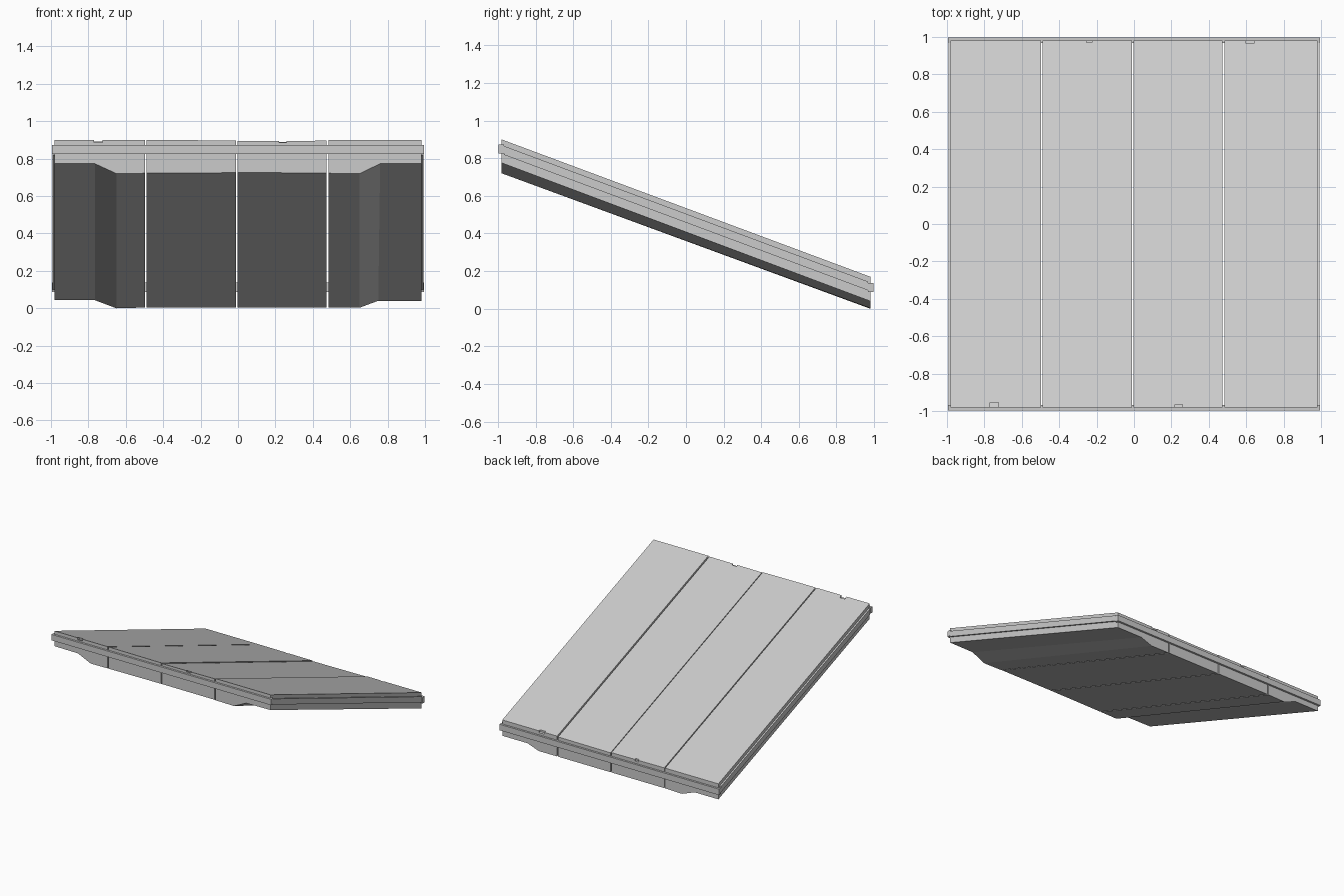
import bpy, bmesh

if "Cube" in bpy.data.objects:
    bpy.data.objects.remove(bpy.data.objects["Cube"])

Y = 0.98            # half length of the planks
DROP = 0.73         # fall of the slab from front (-y) to rear (+y)


def slope(y):
    return -DROP * (y + Y) / (2 * Y)


def make_object(name, rings):
    """Solid between two matching end profiles."""
    bm = bmesh.new()
    a, b = [[bm.verts.new(p) for p in ring] for ring in rings]
    n = len(a)
    bm.faces.new(a)
    bm.faces.new(b[::-1])
    for i in range(n):
        j = (i + 1) % n
        bm.faces.new((a[j], a[i], b[i], b[j]))
    bmesh.ops.recalc_face_normals(bm, faces=bm.faces)
    mesh = bpy.data.meshes.new(name)
    bm.to_mesh(mesh)
    bm.free()
    obj = bpy.data.objects.new(name, mesh)
    bpy.context.collection.objects.link(obj)
    return obj


def plank(name, top, bottom_front, bottom_rear):
    """top: (x, z) pairs at the front; bottoms: (x, z) pairs at each end."""
    front = [(x, -Y, z) for x, z in top + bottom_front]
    rear = [(x, Y, z - DROP) for x, z in top] + [(x, Y, z) for x, z in bottom_rear]
    return make_object(name, (front, rear))


def box(name, x0, x1, y0, y1, z0, z1, follow=False):
    """Box, optionally sheared to follow the slope."""
    rings = []
    for y in (y0, y1):
        s = slope(y) if follow else 0
        rings.append([(x0, y, z0 + s), (x1, y, z0 + s), (x1, y, z1 + s), (x0, y, z1 + s)])
    return make_object(name, rings)


# Four planks, the outer two stepped up underneath at the edges
planks = [
    plank("plank_outer_left", [(-0.98, 0.90), (-0.497, 0.90)],
          [(-0.497, 0.722), (-0.65, 0.72), (-0.765, 0.773), (-0.98, 0.775)],
          [(-0.497, 0.004), (-0.65, 0.0), (-0.765, 0.043), (-0.98, 0.043)]),
    plank("plank_inner_left", [(-0.489, 0.90), (-0.010, 0.897)],
          [(-0.010, 0.725), (-0.489, 0.722)], [(-0.010, 0.004), (-0.489, 0.004)]),
    plank("plank_inner_right", [(-0.002, 0.893), (0.474, 0.896)],
          [(0.474, 0.724), (-0.002, 0.725)], [(0.474, 0.004), (-0.002, 0.004)]),
    plank("plank_outer_right", [(0.483, 0.90), (0.98, 0.90)],
          [(0.98, 0.775), (0.76, 0.773), (0.65, 0.72), (0.483, 0.722)],
          [(0.98, 0.040), (0.75, 0.040), (0.65, 0.003), (0.483, 0.004)]),
]

# Small chips knocked out of the top end edges
chips = [(0, -0.748, -1, 0.045, 0.025), (2, 0.24, -1, 0.04, 0.014),
         (1, -0.24, 1, 0.03, 0.010), (3, 0.62, 1, 0.05, 0.012)]
for index, x, side, width, depth in chips:
    inner, outer = side * (Y - depth), side * (Y + 0.01)
    cutter = box("chip_cutter", x - width / 2, x + width / 2,
                 min(inner, outer), max(inner, outer), 0.885, 0.93, True)
    cutter.hide_render = True
    mod = planks[index].modifiers.new("chip", 'BOOLEAN')
    mod.operation = 'DIFFERENCE'
    mod.solver = 'EXACT'
    mod.object = cutter
    bpy.context.view_layer.objects.active = planks[index]
    bpy.ops.object.modifier_apply(modifier=mod.name)
    bpy.data.objects.remove(cutter, do_unlink=True)

# Edge band: level strips on both ends, sloping strips along both sides
box("front_strip", -0.995, 0.995, -0.996, -0.967, 0.825, 0.873)
box("rear_strip", -0.995, 0.995, 0.967, 0.996, 0.088, 0.137)
for name, side in (("left_strip", -1), ("right_strip", 1)):
    x0, x1 = sorted((side * 0.97, side * 0.993))
    box(name, x0, x1, -0.967, 0.967, 0.823, 0.870, True)
